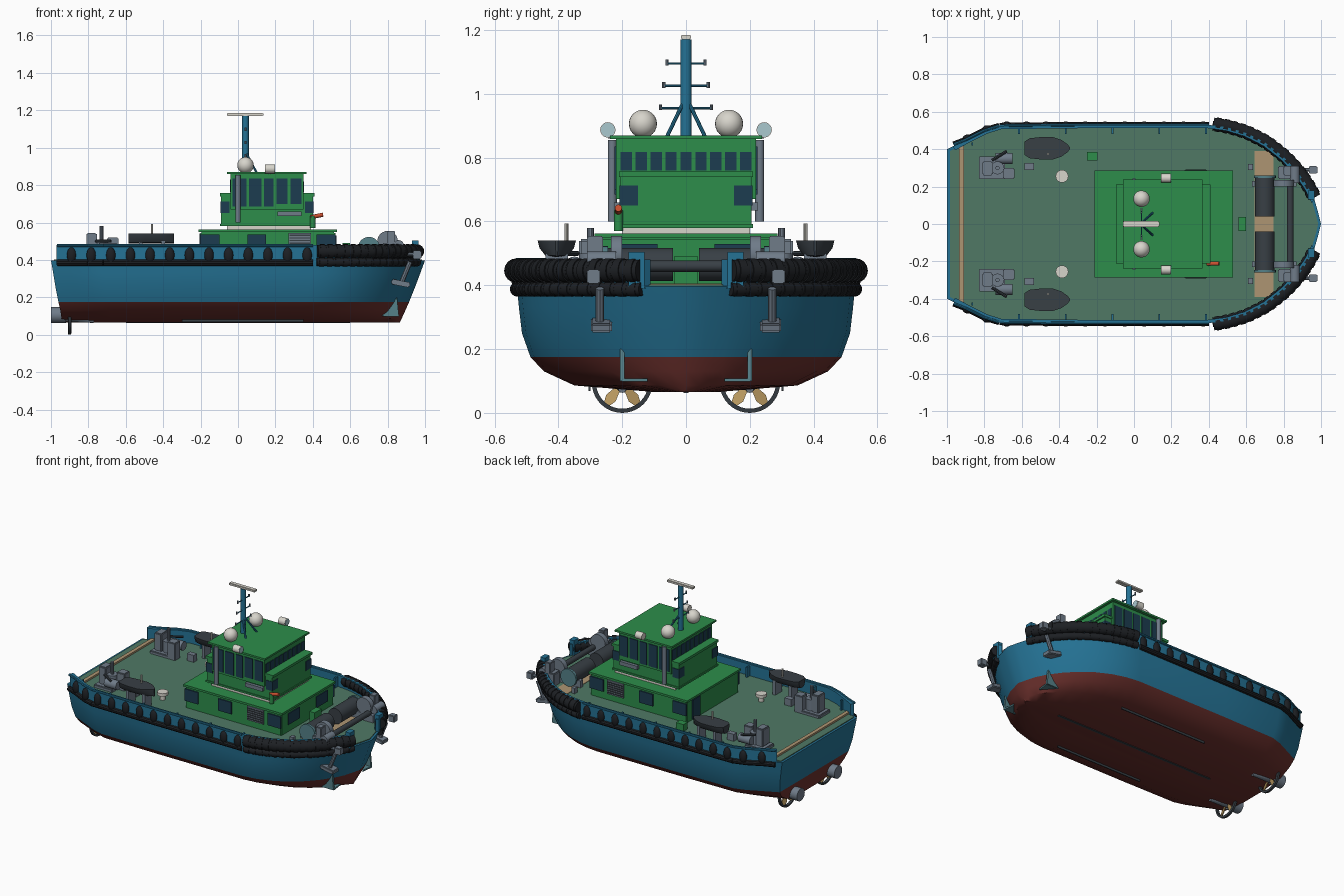
import bpy, bmesh, math
from mathutils import Vector

if "Cube" in bpy.data.objects:
    bpy.data.objects.remove(bpy.data.objects["Cube"])

def mat(name, c):
    m = bpy.data.materials.new(name)
    m.diffuse_color = (*c, 1)
    m.use_nodes = True
    m.node_tree.nodes["Principled BSDF"].inputs["Base Color"].default_value = m.diffuse_color
    return m

BLUE = mat("blue", (.018, .17, .30)); RED = mat("red_lead", (.15, .03, .026))
GREEN = mat("green", (.026, .27, .07)); DECK = mat("deck_green", (.08, .19, .13))
BLACK = mat("rubber", (.012, .014, .017)); STEEL = mat("steel", (.16, .2, .25))
DARK = mat("dark_steel", (.04, .05, .06)); GLASS = mat("glass", (.012, .045, .08))
TAN = mat("timber", (.42, .3, .17)); CREAM = mat("cream", (.68, .66, .6))
ORANGE = mat("orange", (.6, .08, .03)); TEAL = mat("teal", (.09, .22, .25))
LAMP = mat("lamp_glass", (.4, .58, .62)); BRASS = mat("brass", (.5, .33, .12))

def obj(name, bm, m):
    bmesh.ops.recalc_face_normals(bm, faces=bm.faces)
    me = bpy.data.meshes.new(name)
    bm.to_mesh(me); bm.free()
    me.materials.append(m)
    o = bpy.data.objects.new(name, me)
    bpy.context.collection.objects.link(o)
    return o

def box(name, x, y, z, m, bevel=0):
    bm = bmesh.new()
    bmesh.ops.create_cube(bm, size=1)
    for v in bm.verts:
        v.co = [a[0] + (c + .5) * (a[1] - a[0]) for a, c in zip((x, y, z), v.co)]
    if bevel:
        bmesh.ops.bevel(bm, geom=bm.edges[:], offset=bevel, segments=2, affect='EDGES')
    return obj(name, bm, m)

def cbox(name, c, s, m, bevel=0):
    return box(name, *[(a - b / 2, a + b / 2) for a, b in zip(c, s)], m, bevel)

def rod(name, a, b, r, m, n=16, r2=None):
    a, b = Vector(a), Vector(b)
    bm = bmesh.new()
    bmesh.ops.create_cone(bm, cap_ends=True, segments=n, radius1=r, radius2=r if r2 is None else r2, depth=(b - a).length)
    o = obj(name, bm, m)
    o.location = (a + b) / 2
    o.rotation_euler = (b - a).to_track_quat('Z', 'Y').to_euler()
    return o

def ball(name, c, s, m):
    bm = bmesh.new()
    bmesh.ops.create_uvsphere(bm, u_segments=24, v_segments=12, radius=1)
    for v in bm.verts:
        v.co = [p + q * k for p, q, k in zip(c, v.co, s)]
    return obj(name, bm, m)

def loft(name, rings, m, closed=True, caps=True):
    bm = bmesh.new()
    R = [[bm.verts.new(p) for p in r] for r in rings]
    n = len(R[0])
    for a, b in zip(R, R[1:]):
        for i in range(n if closed else n - 1):
            j = (i + 1) % n
            bm.faces.new((a[i], a[j], b[j], b[i]))
    if caps:
        bm.faces.new(R[0]); bm.faces.new(R[-1])
    return obj(name, bm, m)

# Half deck outline, stern to bow
HALF = [(-1, .40), (-.9, .45), (-.8, .5), (-.72, .525), (-.3, .53), (.4, .53), (.5, .517), (.6, .487),
        (.7, .437), (.8, .36), (.87, .285), (.93, .2), (.965, .13), (.985, .06), (1, 0)]

def ring(z, w, bow, stern):
    h = [(x * (bow if x > 0 else stern), y * w, z) for x, y in HALF]
    return h + [(x, -y, z) for x, y, z in h[-2::-1]]

# Hull
mid = ring(.175, .92, .915, .96)
loft("hull_topsides", [mid, ring(.25, .97, .945, .975), ring(.33, .988, .975, .988), ring(.398, 1, 1, 1)], BLUE)
loft("hull_bottom", [ring(.066, .2, .865, .94), ring(.086, .66, .875, .943), ring(.13, .84, .895, .95), mid], RED)
loft("deck", [ring(.397, .975, .985, .985), ring(.403, .975, .985, .985)], DECK)
box("stern_timber", (-.935, -.91), (-.42, .42), (.4, .415), TAN)
box("bow_planking", (.645, .745), (-.39, .39), (.4, .406), TAN)
box("keel_strip", (-.6, .6), (-.008, .008), (.062, .07), DARK)

def along(path, step):
    # Evenly spaced points on a polyline
    out, left = [Vector(path[0])], step
    for a, b in zip(path, path[1:]):
        a, b = Vector(a), Vector(b)
        L, t = (b - a).length, left
        while t <= L:
            out.append(a.lerp(b, t / L)); t += step
        left = t - L
    return out

for s, side in ((1, "port"), (-1, "starboard")):
    def P(x, y, z): return (x, s * y, z)
    def sbox(name, x, y, z, m, bevel=0):
        return box(f"{name}_{side}", x, sorted((s * y[0], s * y[1])), z, m, bevel)
    def srod(name, a, b, r, m, n=16, r2=None):
        return rod(f"{name}_{side}", P(*a), P(*b), r, m, n, r2)

    # Bulwark with cap rail
    wall = [(-.97, .413)] + HALF[1:13]
    loft(f"bulwark_{side}", [[P(x, y, .39), P(x, y, .48), P(x * .985, y - .018, .48), P(x * .985, y - .018, .39)] for x, y in wall], BLUE)
    sbox("bulwark_end_post", (.93, .965), (.13, .18), (.39, .505), BLUE)
    for x in [-.87 + .25 * k for k in range(6)]:
        sbox("bulwark_stay", (x, x + .01), (.42 if x < -.8 else .48, .435 if x < -.8 else .515), (.4, .47), BLUE)

    # Rubbing strake and tyre fenders
    low = [(-.965, .425)] + HALF[1:6]
    for a, b in zip(low, low[1:]):
        srod("rubbing_strake", (*a, .385), (*b, .385), .017, BLACK, 10)
        srod("cap_rail", (*a, .478), (*b, .478), .008, BLUE, 8)
    for k in range(13):
        x = -.89 + .105 * k
        y = .46 if k == 0 else .51 if k == 1 else .53
        ball(f"tyre_fender_{side}", P(x, y, .425), (.025, .018, .042), BLACK)

    # Bow fenders built from banded segments
    bow = HALF[5:13]
    for nm, z, r, off in (("upper", .446, .037, .004), ("lower", .388, .023, .0)):
        pts = along([P(x + off, y + off, z) for x, y in [(.425, .53)] + bow[1:]], .043)
        for i, (a, b) in enumerate(zip(pts, pts[1:])):
            d = b - a
            rod(f"bow_fender_{nm}_{side}", a - d * .12, b + d * .12, r * .93, BLACK, 16)
            rod(f"bow_fender_band_{nm}_{side}", a + d * .2, a + d * .8, r * 1.03, BLACK, 16)

    # Anchor and bow fin
    srod("anchor_shank", (.92, .27, .39), (.875, .27, .28), .013, STEEL, 8)
    o = cbox(f"anchor_fluke_{side}", (0, 0, 0), (.1, .065, .028), STEEL, .005)
    o.location = P(.87, .265, .275); o.rotation_euler = (0, .2, 0)
    loft(f"bow_fin_{side}", [[P(.77, y, .10), P(.86, y, .10), P(.85, y, .2)] for y in (.193, .207)], TEAL)
    loft(f"bow_fin_foot_{side}", [[P(.78, .2, z), P(.86, .2, z), P(.85, .12, z)] for z in (.098, .108)], TEAL)

    # Towing winch, gear and fairlead
    srod("winch_drum", (.7, .04, .465), (.7, .25, .465), .052, DARK, 24)
    srod("winch_flange", (.7, .245, .465), (.7, .26, .465), .058, TEAL, 24)
    srod("winch_gear", (.8, .2, .5), (.8, .235, .5), .055, STEEL, 24)
    sbox("winch_base", (.63, .87), (.2, .23), (.4, .45), STEEL)
    sbox("winch_motor", (.77, .86), (.24, .31), (.4, .49), STEEL, .006)
    sbox("winch_cabinet", (.8, .84), (.26, .31), (.48, .555), STEEL, .004)
    srod("windlass_head", (.86, .22, .48), (.86, .31, .48), .026, STEEL)
    srod("fairlead_arm", (.84, .29, .43), (.95, .29, .43), .01, STEEL, 8)
    sbox("fairlead_block", (.935, .98), (.27, .31), (.405, .45), STEEL, .004)
    sbox("bow_locker", (.61, .635), (.29, .32), (.4, .44), STEEL)

    # Stern mooring gear
    sbox("capstan_base", (-.83, -.69), (.24, .36), (.4, .425), STEEL, .005)
    sbox("capstan_box", (-.81, -.755), (.26, .335), (.425, .545), STEEL, .006)
    srod("capstan", (-.73, .3, .42), (-.73, .3, .5), .035, STEEL)
    srod("capstan_post", (-.73, .3, .5), (-.73, .3, .58), .011, STEEL, 10)
    sbox("mooring_motor", (-.7, -.64), (.24, .3), (.4, .52), STEEL, .005)
    srod("mooring_drum", (-.74, .35, .46), (-.65, .35, .46), .03, STEEL)
    srod("capstan_lever", (-.76, .34, .5), (-.68, .39, .5), .008, DARK, 8)
    sbox("deck_bitt", (-.585, -.535), (.29, .325), (.4, .45), STEEL)
    srod("deck_vent", (-.385, .255, .4), (-.385, .255, .44), .018, CREAM)
    srod("deck_vent_cap", (-.385, .255, .435), (-.385, .255, .455), .034, CREAM, 20)

    # Tender boat on cradle
    xs = [(-.6, .035), (-.57, .053), (-.5, .06), (-.43, .06), (-.38, .045), (-.345, .022), (-.328, .004)]
    loft(f"tender_{side}", [[P(x * .9 - .046, .405 + w * c, .54 - .052 * d) for c, d in
         ((-1, 0), (-.9, .45), (-.6, .9), (0, 1), (.6, .9), (.9, .45), (1, 0))] for x, w in xs], DARK)
    for x in (-.53, -.41):
        sbox("tender_cradle", (x, x + .02), (.37, .44), (.4, .5), STEEL)
    srod("tender_post", (-.46, .375, .53), (-.46, .375, .593), .006, CREAM, 8)

    # Propulsion pod, ring and blades
    srod("thruster_pod", (-1, .2, .105), (-.92, .2, .105), .042, STEEL, 24)
    srod("thruster_shaft", (-.93, .2, .1), (-.77, .2, .075), .03, STEEL, 16, .012)
    prof = [(.082, -.01), (.095, -.007), (.095, .007), (.082, .01)]
    loft(f"propeller_ring_{side}", [[P(-.9 + dx, .2 + r * math.cos(t), .095 + r * math.sin(t)) for r, dx in prof]
         for t in [k * math.pi / 20 for k in range(41)]], DARK, caps=False)
    for k in range(5):
        t = math.pi / 2 + k * math.tau / 5
        d = Vector((0, math.cos(t), math.sin(t))); e = Vector((0, -d.z, d.y))
        c = Vector(P(-.9, .2, .095))
        loft(f"propeller_blade_{side}", [[c + d * q + e * w + Vector((h + w * .3, 0, 0)) for q, w in
             ((.02, -.008), (.06, -.018), (.083, -.01), (.083, .01), (.06, .018), (.02, .008))] for h in (-.003, .003)], BRASS)
    sbox("bilge_keel", (-.3, .35), (.3, .306), (.068, .085), DARK)

    # Deckhouse side windows and vent grille
    for x, w in ((-.15, .1), (.1, .1), (.47, .1)):
        sbox("deckhouse_window", (x - w / 2, x + w / 2), (.275, .287), (.455, .535), GLASS)
    sbox("vent_frame", (.27, .39), (.275, .288), (.45, .545), STEEL)
    for k in range(6):
        sbox("vent_slat", (.275, .385), (.285, .292), (.458 + k * .014, .465 + k * .014), DARK)

    # Wheelhouse side windows, shelf and exhaust
    for a, b in ((-.03, .045), (.06, .125), (.14, .19), (.205, .265), (.28, .34)):
        sbox("wheelhouse_side_window", (a, b), (.215, .224), (.685 if a < .2 else .7, .835), GLASS)
    for x in ((-.094, -.045), (.357, .404)):
        sbox("lower_corner_window", x, (.15, .209), (.65, .712), GLASS)
    sbox("side_shelf", (.21, .34), (.2, .225), (.635, .66), STEEL)
    srod("exhaust_pipe", (0, .231, .6), (0, .231, .855), .014, STEEL, 14)

    # Roof domes, searchlights and mast struts
    ball(f"radar_dome_{side}", P(.04, .135, .906), (.044, .044, .044), CREAM)
    srod("dome_foot", (.04, .135, .865), (.04, .135, .88), .02, CREAM)
    srod("searchlight", (.145, .245, .887), (.195, .245, .887), .024, CREAM, 20)
    srod("searchlight_lens", (.194, .245, .887), (.198, .245, .887), .022, LAMP, 20)
    srod("searchlight_stand", (.17, .236, .86), (.17, .24, .885), .007, STEEL, 8)
    srod("mast_strut", (.1, .06, .865), (.045, .01, .97), .006, BLUE, 8)
    for z, w in ((.955, .08), (1.025, .07), (1.095, .06)):
        srod("mast_arm", (.04, 0, z), (.04, w, z), .0035, BLUE, 8)
        srod("mast_light", (.04, w, z - .006), (.04, w, z + .012), .005, STEEL, 8)

rod("bow_cross_bar", (.835, -.21, .46), (.835, .21, .46), .018, DARK)
box("bow_cabinet", (.56, .6), (-.037, .037), (.4, .49), GREEN)
box("deck_locker", (-.25, -.195), (.34, .385), (.4, .45), GREEN)

# Deckhouse
box("deckhouse", (-.2, .52), (-.278, .278), (.4, .55), GREEN, .006)
box("deckhouse_roof", (-.21, .53), (-.287, .287), (.548, .562), GREEN)
for y in (-.15, .15):
    box("deckhouse_front_window", (.515, .526), (y - .06, y + .06), (.455, .53), GLASS)
box("deckhouse_aft_door", (-.206, -.195), (.14, .22), (.41, .54), GLASS)

# Wheelhouse
box("wheelhouse_plinth", (-.06, .39), (-.2, .2), (.56, .582), CREAM)
box("lower_wheelhouse", (-.09, .40), (-.205, .205), (.58, .75), GREEN)
box("wheelhouse_step", (-.095, .406), (-.21, .21), (.58, .592), GREEN)
box("wheelhouse_ledge", (-.095, .41), (-.21, .21), (.74, .757), GREEN)
box("upper_wheelhouse", (-.04, .35), (-.219, .219), (.67, .862), GREEN)
box("wheelhouse_roof", (-.06, .367), (-.238, .238), (.858, .87), GREEN)
for k in range(9):
    y = -.188 + k * .047
    box("front_window", (.345, .354), (y - .018, y + .018), (.76, .818), GLASS)
    box("aft_window", (-.044, -.035), (y - .018, y + .018), (.76, .83), GLASS)

# Water cannon
rod("cannon_barrel", (.39, -.212, .628), (.455, -.212, .642), .011, ORANGE)
rod("cannon_base", (.4, -.212, .57), (.4, -.212, .635), .014, GREEN)

# Mast and radar bar
rod("mast", (.04, 0, .86), (.04, 0, 1.17), .018, BLUE, 16)
box("radar_bar", (-.06, .135), (-.015, .015), (1.17, 1.185), CREAM, .003)

bpy.ops.object.select_all(action='DESELECT')
for o in bpy.context.scene.objects:
    o.select_set(True)
    bpy.context.view_layer.objects.active = o
bpy.ops.object.shade_smooth_by_angle(angle=math.radians(32))
